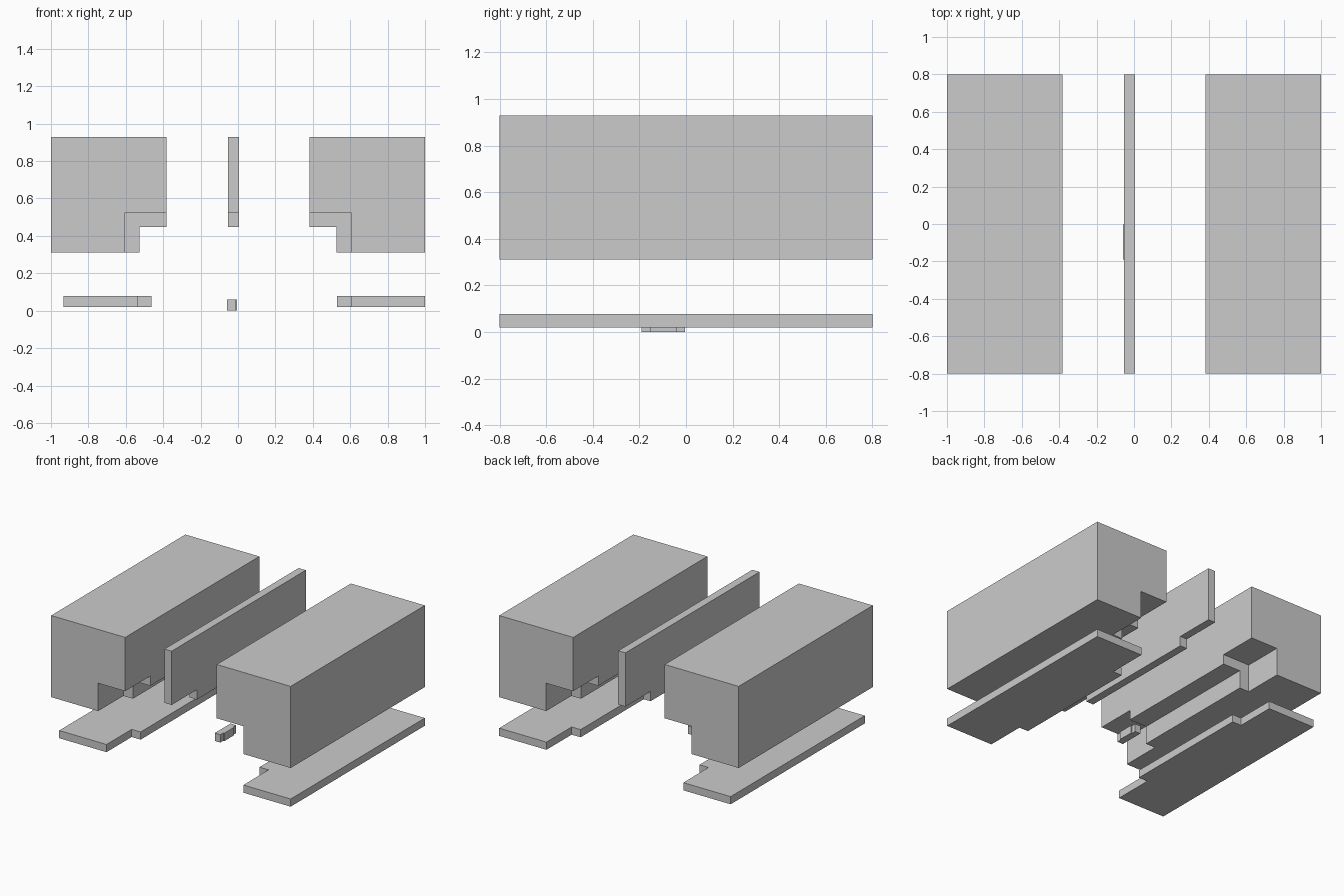
import bpy, bmesh

if "Cube" in bpy.data.objects:
    bpy.data.objects.remove(bpy.data.objects["Cube"])


def box(name, lo, hi):
    bm = bmesh.new()
    bmesh.ops.create_cube(bm, size=1)
    for v in bm.verts:
        for i in range(3):
            v.co[i] = hi[i] if v.co[i] > 0 else lo[i]
    mesh = bpy.data.meshes.new(name)
    bm.to_mesh(mesh)
    bm.free()
    obj = bpy.data.objects.new(name, mesh)
    bpy.context.collection.objects.link(obj)
    return obj


def carve(obj, cuts):
    """Subtract each (lo, hi) box from obj and clean up."""
    bpy.context.view_layer.objects.active = obj
    for lo, hi in cuts:
        cutter = box("cutter", lo, hi)
        cutter.hide_render = True
        mod = obj.modifiers.new("notch", 'BOOLEAN')
        mod.operation = 'DIFFERENCE'
        mod.solver = 'EXACT'
        mod.object = cutter
        bpy.ops.object.modifier_apply(modifier=mod.name)
        bpy.data.objects.remove(cutter)
    return obj


def mirrored_x(s, lo, hi):
    """Box corners, flipped in x when s is -1."""
    x0, x1 = sorted((s * lo[0], s * hi[0]))
    return (x0, lo[1], lo[2]), (x1, hi[1], hi[2])


HALF, STEP = 0.8, 0.5          # overall half length and half length of the stepped middle
ENDS = ((-1, -STEP), (STEP, 1))


def plate(name, outer, s, z0, z1, k=1.0, yc=0.0):
    """Flat plate whose inner edge steps out along the middle, scaled by k."""
    w_end, w_mid = 0.395 * k, 0.47 * k
    lo, hi = sorted((outer, outer - s * w_mid))
    obj = box(name, (lo, yc - HALF * k, z0), (hi, yc + HALF * k, z1))
    c0, c1 = sorted((outer - s * w_end, outer - s * w_mid * 1.2))
    carve(obj, [((c0, yc + a * k, z0 - .1), (c1, yc + b * k, z1 + .1)) for a, b in ENDS])


# Two large side blocks with stepped notches along the lower inner edge
for s, side in ((-1, "left"), (1, "right")):
    block = box(side + "_block", *mirrored_x(s, (0.382, -HALF, 0.312), (1, HALF, 0.928)))
    cuts = [mirrored_x(s, (0.2, -1, 0.2), (0.527, 1, 0.448))]
    cuts += [mirrored_x(s, (0.15, a, 0.15), (0.607, b, 0.522)) for a, b in ENDS]
    carve(block, cuts)

# Thin upright panel between the blocks, deeper in the middle
panel = box("centre_panel", (-0.054, -HALF, 0.448), (0.006, HALF, 0.928))
carve(panel, [((-0.3, a, 0.2), (0.3, b, 0.522)) for a, b in ENDS])

# Base plates under the blocks
plate("left_base_plate", -0.933, -1, 0.02, 0.078)
plate("right_base_plate", 1.0, 1, 0.02, 0.078)

# Small bar near the centre, a reduced version of the base plate
plate("small_bar", -0.06, -1, 0.0, 0.06, k=0.117, yc=-0.097)
